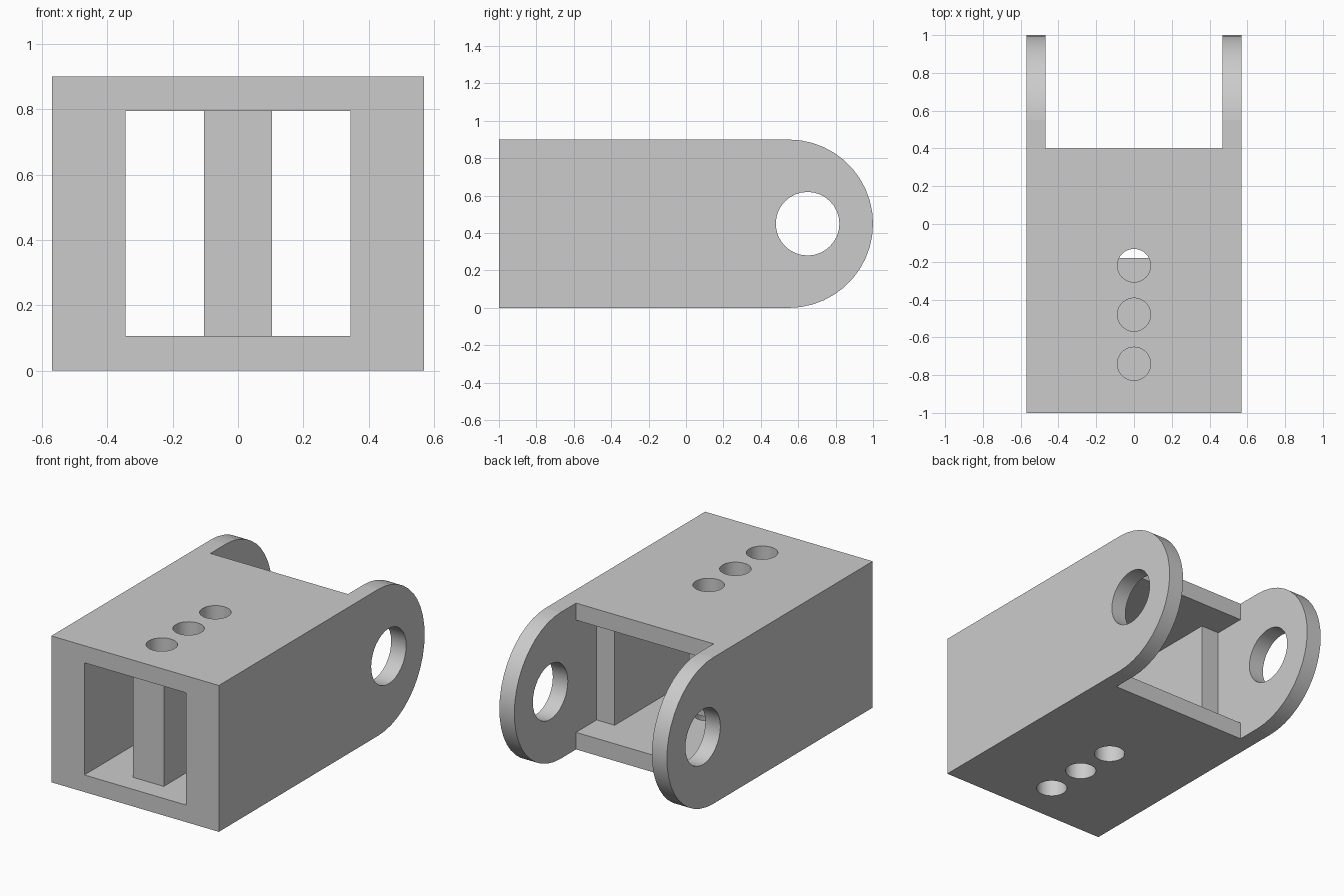
import bpy, bmesh, math
from mathutils import Matrix

if "Cube" in bpy.data.objects:
    bpy.data.objects.remove(bpy.data.objects["Cube"])

W, H = 0.57, 0.90            # half width, height
EAR_Y, EAR_R = 0.55, 0.45    # centre and radius of the rounded ears

grey = bpy.data.materials.new("plain grey")
grey.diffuse_color = (0.6, 0.6, 0.6, 1)
grey.use_nodes = True
grey.node_tree.nodes["Principled BSDF"].inputs["Base Color"].default_value = grey.diffuse_color


def make(name, bm):
    bmesh.ops.recalc_face_normals(bm, faces=bm.faces)
    mesh = bpy.data.meshes.new(name)
    bm.to_mesh(mesh)
    bm.free()
    mesh.materials.append(grey)
    ob = bpy.data.objects.new(name, mesh)
    bpy.context.collection.objects.link(ob)
    return ob


def box(name, x, y0, y1, z0, z1):
    bm = bmesh.new()
    m = Matrix.Translation((0, (y0 + y1) / 2, (z0 + z1) / 2)) @ Matrix.Diagonal((2 * x, y1 - y0, z1 - z0, 1))
    bmesh.ops.create_cube(bm, size=1, matrix=m)
    return make(name, bm)


def cylinder(name, r, length, loc, rot=Matrix.Identity(4)):
    bm = bmesh.new()
    bmesh.ops.create_cone(bm, cap_ends=True, segments=32, radius1=r, radius2=r,
                          depth=length, matrix=Matrix.Translation(loc) @ rot)
    return make(name, bm)


# Bracket: side profile with a rounded rear end, extruded across the width
N = 22
profile = [(-1, H), (-1, 0)]
for i in range(N + 1):
    a = -math.pi / 2 + math.pi * i / N
    profile.append((EAR_Y + EAR_R * math.cos(a), H / 2 + EAR_R * math.sin(a)))
bm = bmesh.new()
face = bm.faces.new([bm.verts.new((-W, y, z)) for y, z in profile])
ext = bmesh.ops.extrude_face_region(bm, geom=[face])
bmesh.ops.translate(bm, vec=(2 * W, 0, 0),
                    verts=[v for v in ext["geom"] if isinstance(v, bmesh.types.BMVert)])
bracket = make("bracket", bm)

# Cutters: gap between ears, rear cavity, front tunnel, pivot hole, three plate holes
cutters = [
    box("ear_gap_cutter", 0.468, 0.40, 1.2, -0.2, 1.1),
    box("rear_cavity_cutter", 0.468, 0.20, 1.1, 0.105, 0.795),
    box("front_tunnel_cutter", 0.345, -1.2, 0.3, 0.105, 0.795),
    cylinder("pivot_cutter", 0.17, 2, (0, 0.65, H / 2), Matrix.Rotation(math.pi / 2, 4, "Y")),
]
for y in (-0.22, -0.48, -0.74):
    cutters.append(cylinder("plate_hole_cutter", 0.088, 2, (0, y, H / 2)))

bpy.context.view_layer.objects.active = bracket
bracket.select_set(True)
for c in cutters:
    mod = bracket.modifiers.new(c.name, "BOOLEAN")
    mod.operation, mod.solver, mod.object = "DIFFERENCE", "EXACT", c
    bpy.ops.object.modifier_apply(modifier=mod.name)
for c in cutters:
    bpy.data.objects.remove(c)

# Smooth curves, with a crease where the flat plates meet the ear curve
bpy.ops.object.shade_smooth_by_angle(angle=math.radians(30))
me = bracket.data
for e in me.edges:
    pts = [me.vertices[i].co for i in e.vertices]
    if all(abs(p.y - EAR_Y) < 0.002 and min(p.z, H - p.z) < 0.002 for p in pts):
        e.use_edge_sharp = True

# Central post between the two plates
box("centre_post", 0.104, -0.87, -0.18, 0.105, 0.795)
